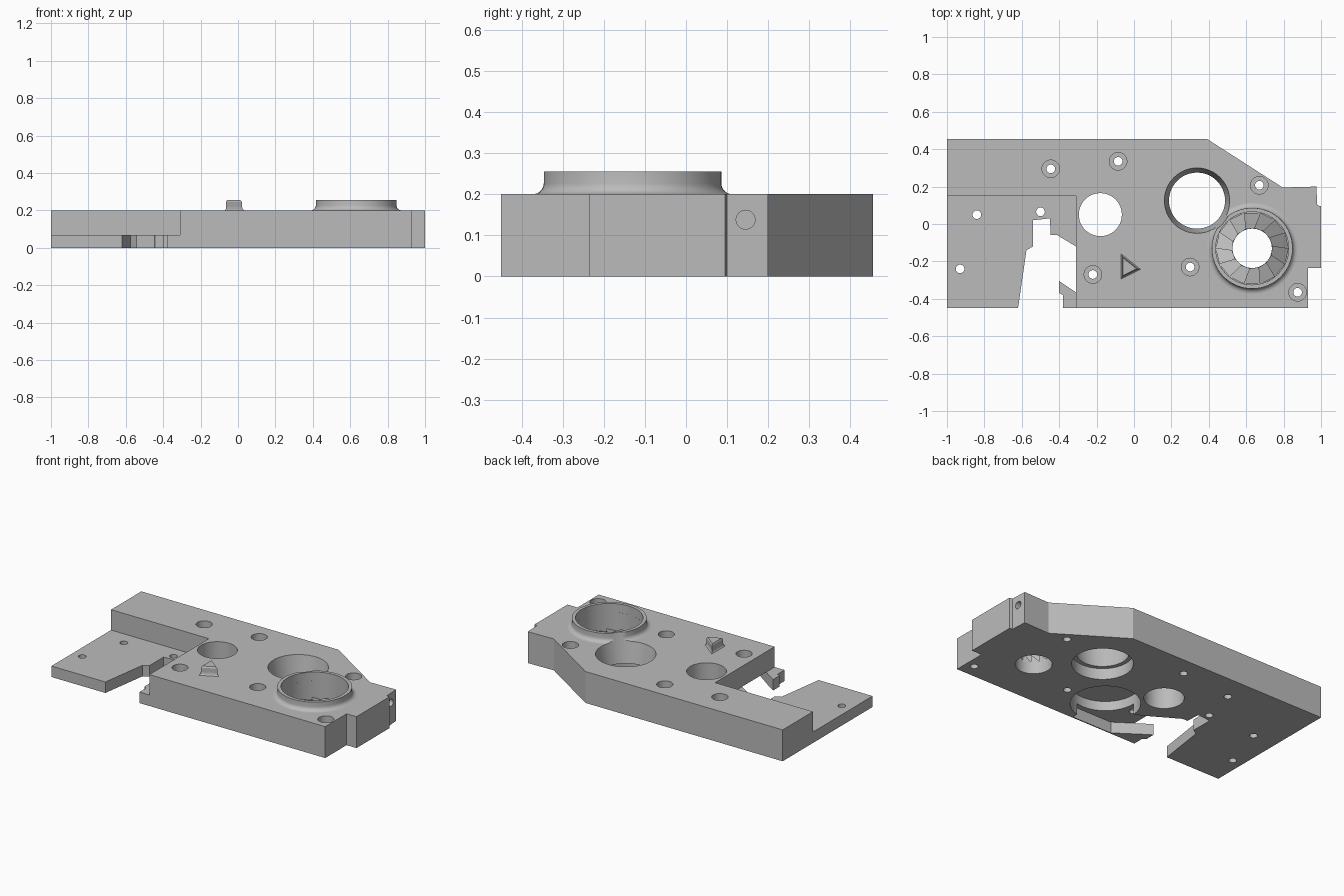
import bpy, bmesh, math
from mathutils import Matrix, Vector

if "Cube" in bpy.data.objects:
    bpy.data.objects.remove(bpy.data.objects["Cube"], do_unlink=True)

GREY = (0.5, 0.5, 0.5, 1)
grey = bpy.data.materials.new("plain_grey")
grey.use_nodes = True
grey.diffuse_color = GREY
grey.node_tree.nodes["Principled BSDF"].inputs["Base Color"].default_value = GREY

TOP, FLOOR = 0.2, 0.07


def finish(name, bm):
    bmesh.ops.recalc_face_normals(bm, faces=bm.faces)
    mesh = bpy.data.meshes.new(name)
    bm.to_mesh(mesh)
    bm.free()
    mesh.materials.append(grey)
    obj = bpy.data.objects.new(name, mesh)
    bpy.context.collection.objects.link(obj)
    return obj


def prism(name, outline, z0, z1):
    bm = bmesh.new()
    face = bm.faces.new([bm.verts.new((x, y, z0)) for x, y in outline])
    side = bmesh.ops.extrude_face_region(bm, geom=[face])["geom"]
    bmesh.ops.translate(bm, vec=(0, 0, z1 - z0),
                        verts=[v for v in side if isinstance(v, bmesh.types.BMVert)])
    return finish(name, bm)


def cone(name, x, y, z0, z1, r0, r1=None, turn=None):
    bm = bmesh.new()
    mat = Matrix.Translation((x, y, (z0 + z1) / 2))
    bmesh.ops.create_cone(bm, cap_ends=True, segments=48, radius1=r0,
                          radius2=r0 if r1 is None else r1, depth=z1 - z0, matrix=mat)
    return finish(name, bm)


def activate(obj):
    bpy.ops.object.select_all(action="DESELECT")
    obj.select_set(True)
    bpy.context.view_layer.objects.active = obj


def cut(obj, cutter):
    activate(obj)
    mod = obj.modifiers.new("cut", "BOOLEAN")
    mod.operation, mod.solver, mod.object = "DIFFERENCE", "EXACT", cutter
    bpy.ops.object.modifier_apply(modifier=mod.name)
    bpy.data.objects.remove(cutter, do_unlink=True)


# Main plate outline, including the notched slot at the front left
outline = [(-1, 0.455), (0.39, 0.455), (0.795, 0.195), (0.975, 0.2), (0.98, 0.1),
           (1, 0.095), (1, -0.235), (0.93, -0.235), (0.93, -0.45), (-0.38, -0.45),
           (-0.38, -0.38), (-0.4, -0.37), (-0.4, -0.305), (-0.31, -0.365),
           (-0.31, -0.12), (-0.41, -0.06), (-0.445, -0.06), (-0.45, 0.03),
           (-0.54, 0.02), (-0.54, -0.12), (-0.575, -0.14), (-0.62, -0.45), (-1, -0.45)]
body = prism("body_plate", outline, 0, TOP)

# Lowered shelf on the left
cut(body, prism("shelf_cutter", [(-1.1, -0.6), (-0.31, -0.6), (-0.31, 0.15), (-1.1, 0.15)],
                FLOOR, 0.4))

# Underside channel and round pocket
cut(body, prism("channel_cutter", [(-0.33, -0.108), (-0.21, -0.18), (0.08, -0.3),
                                   (0.08, -0.443), (-0.2, -0.443), (-0.33, -0.352)],
                -0.1, FLOOR))
cut(body, cone("pocket_cutter", 0.035, -0.21, -0.1, 0.13, 0.2))

# Plain through hole
cut(body, cone("bore_cutter", -0.18, 0.05, -0.1, 0.3, 0.115))

# Tapered hole with a wider recess below
RING = (0.337, 0.125)


def taper_cutter():
    return cone("taper_cutter", *RING, 0.05, 0.3, 0.146, 0.194)


cut(body, taper_cutter())
cut(body, cone("recess_cutter", *RING, -0.1, FLOOR, 0.175))

# Cup bore with a smaller through hole
CUP = (0.632, -0.13)
cut(body, cone("cup_cutter", *CUP, FLOOR, 0.3, 0.195))
cut(body, cone("cup_drain_cutter", *CUP, -0.1, 0.3, 0.105))

# Screw holes, counterbored on the thick part
screws = [(-0.445, 0.295), (-0.085, 0.335), (0.67, 0.207), (0.3, -0.23),
          (-0.22, -0.27), (0.875, -0.365)]
for x, y in screws:
    cut(body, cone("counterbore_cutter", x, y, 0.09, 0.3, 0.047))
for x, y in screws + [(-0.84, 0.05), (-0.93, -0.24), (-0.5, 0.065)]:
    cut(body, cone("screw_cutter", x, y, -0.1, 0.3, 0.023))

# Sideways hole in the right end
side = cone("side_cutter", 0, 0, -0.1, 0.1, 0.023)
side.data.transform(Matrix.Translation((0.97, 0.145, 0.138)) @ Matrix.Rotation(math.pi / 2, 4, "Y"))
cut(body, side)

# Raised cup rim with a filleted foot
profile = [(0.195, TOP), (0.195, 0.255), (0.216, 0.255), (0.216, 0.226)]
for k in range(1, 6):
    a = k / 5 * math.pi / 2
    profile.append((0.216 + 0.027 * (1 - math.cos(a)), TOP + 0.026 * (1 - math.sin(a))))
bm = bmesh.new()
vs = [bm.verts.new((CUP[0] + r, CUP[1], z)) for r, z in profile]
es = [bm.edges.new((vs[i], vs[(i + 1) % len(vs)])) for i in range(len(vs))]
bmesh.ops.spin(bm, geom=vs + es, cent=(*CUP, 0), axis=(0, 0, 1), angle=math.tau,
               steps=64, use_merge=True)
bmesh.ops.remove_doubles(bm, verts=bm.verts, dist=1e-5)
rim = finish("cup_rim", bm)
cut(rim, taper_cutter())

# Ring of ramped teeth on the cup floor
TEETH = 14
bm = bmesh.new()
for i in range(TEETH):
    corners = []
    for r, skew, lows in ((0.108, 0.12, (0.08, 0.125)), (0.195, 0, (0.075, 0.095))):
        for j in (0, 1):
            a = math.tau * (i + j) / TEETH + skew
            x, y = CUP[0] + r * math.cos(a), CUP[1] + r * math.sin(a)
            corners += [bm.verts.new((x, y, FLOOR)), bm.verts.new((x, y, lows[j]))]
    for f in ((0, 2, 6, 4), (1, 3, 7, 5), (0, 1, 3, 2), (4, 5, 7, 6), (0, 1, 5, 4), (2, 3, 7, 6)):
        bm.faces.new([corners[k] for k in f])
finish("cup_teeth", bm)

# Triangular pointer with a flared foot and softened top
tri = [Vector(p) for p in ((-0.064, -0.172), (-0.064, -0.283), (0.022, -0.24))]
mid = sum(tri, Vector((0, 0))) / 3
bm = bmesh.new()
rows = []
for scale, z in ((1.22, TOP), (1.06, 0.207), (1, 0.218), (1, 0.246), (0.85, 0.255)):
    rows.append([bm.verts.new((*(mid + (p - mid) * scale), z)) for p in tri])
for low, high in zip(rows, rows[1:]):
    for i in range(3):
        j = (i + 1) % 3
        bm.faces.new((low[i], low[j], high[j], high[i]))
bm.faces.new(rows[-1])
bm.faces.new(rows[0][::-1])
finish("triangle_pointer", bm)

# Smooth the round parts and keep the edges sharp
for obj in (body, rim):
    activate(obj)
    bpy.ops.object.shade_smooth_by_angle(angle=math.radians(30))
